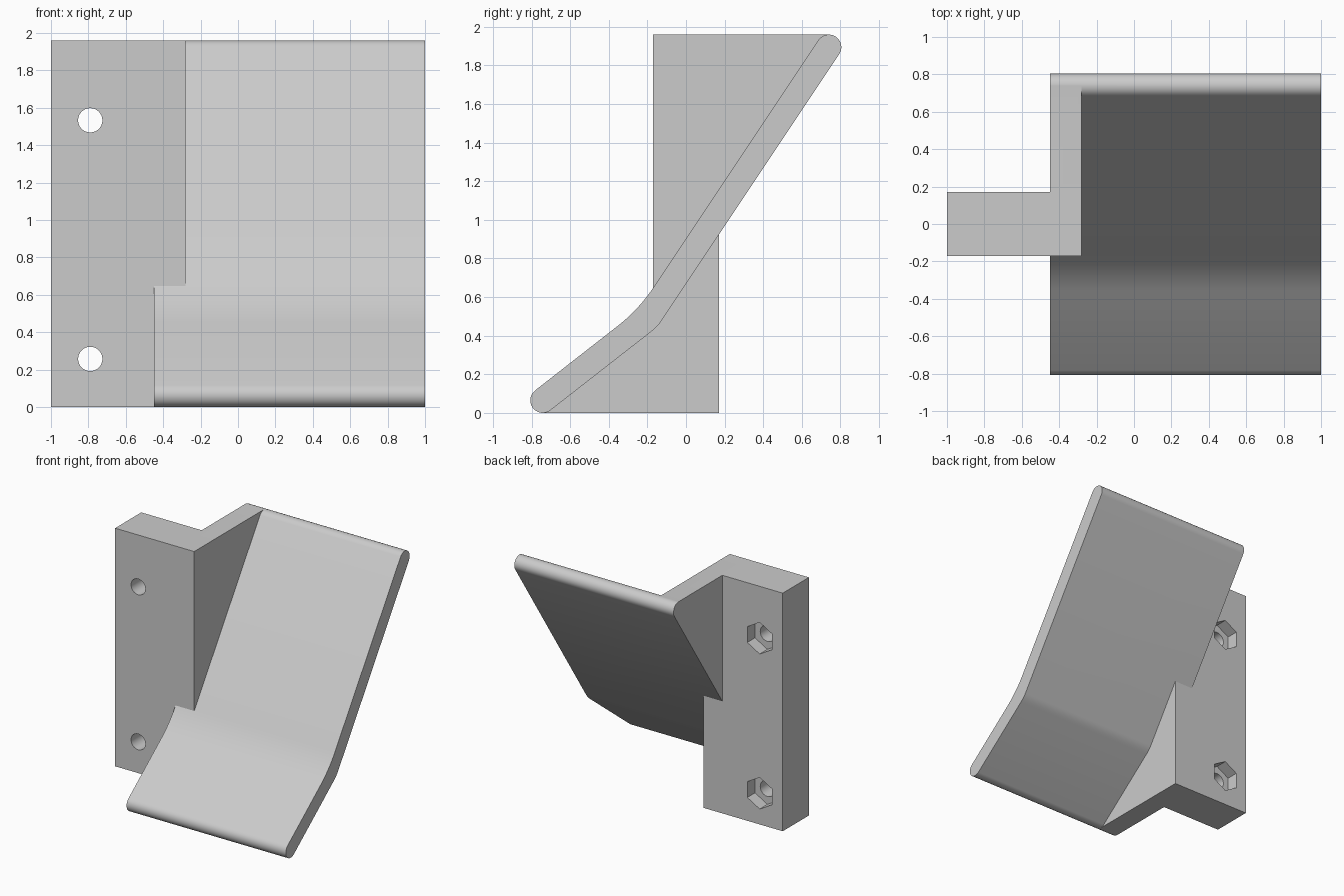
import bpy
import bmesh
from math import cos, sin, pi, atan2, radians
from mathutils import Vector

if "Cube" in bpy.data.objects:
    bpy.data.objects.remove(bpy.data.objects["Cube"], do_unlink=True)

grey = bpy.data.materials.new("light grey plastic")
grey.use_nodes = True
colour = (0.6, 0.6, 0.6, 1)
grey.diffuse_color = colour
grey.node_tree.nodes["Principled BSDF"].inputs["Base Color"].default_value = colour


def extrude_profile(name, points, offset, depth, axis):
    """Extrude a closed 2D profile along axis: X takes (y, z), Y takes (x, z)."""
    bm = bmesh.new()
    place = (lambda p: (offset, p[0], p[1])) if axis == "X" else (lambda p: (p[0], offset, p[1]))
    direction = Vector((depth, 0, 0) if axis == "X" else (0, depth, 0))
    face = bm.faces.new([bm.verts.new(place(p)) for p in points])
    made = bmesh.ops.extrude_face_region(bm, geom=[face])["geom"]
    bmesh.ops.translate(bm, vec=direction, verts=[v for v in made if isinstance(v, bmesh.types.BMVert)])
    bmesh.ops.recalc_face_normals(bm, faces=bm.faces[:])
    mesh = bpy.data.meshes.new(name)
    bm.to_mesh(mesh)
    bm.free()
    mesh.materials.append(grey)
    obj = bpy.data.objects.new(name, mesh)
    bpy.context.collection.objects.link(obj)
    return obj


def ring(x, z, radius, sides):
    return [(x + radius * sin(2 * pi * i / sides), z + radius * cos(2 * pi * i / sides))
            for i in range(sides)]


def arc(centre, start, radius=0.065, steps=12):
    """Half circle running clockwise from the start angle."""
    return [(centre[0] + radius * cos(start - pi * i / steps),
             centre[1] + radius * sin(start - pi * i / steps)) for i in range(steps + 1)]


def bend(a, b, c, steps):
    """Smooth bend from a to c with corner b."""
    a, b, c = Vector(a), Vector(b), Vector(c)
    return [tuple(a.lerp(b, i / steps).lerp(b.lerp(c, i / steps), i / steps))
            for i in range(steps + 1)]


def combine(target, tool, operation):
    mod = target.modifiers.new(tool.name, "BOOLEAN")
    mod.operation = operation
    mod.solver = "EXACT"
    mod.object = tool
    bpy.context.view_layer.objects.active = target
    bpy.ops.object.modifier_apply(modifier=mod.name)
    bpy.data.objects.remove(tool, do_unlink=True)


# Bent plate with rounded ends
low, high = (-0.742, 0.065), (0.74, 1.895)
upper_angle, lower_angle = atan2(1.5, 1), atan2(0.776, 1)
profile = (arc(high, upper_angle + pi / 2)
           + bend((-0.13, 0.473), (-0.148, 0.446), (-0.18, 0.421), 4)
           + arc(low, lower_angle - pi / 2)
           + bend((-0.357, 0.448), (-0.246, 0.534), (-0.168, 0.651), 12))
bracket = extrude_profile("angled_bracket", profile, -0.45, 1.45, "X")

# Web that fills the gap between plate and mounting block
web_profile = [(-0.17, 1.96), (0.74, 1.96), high, (0.17, 1.04), (0.17, 0),
               (-0.742, 0), low, (-0.2, 0.49), (-0.17, 0.55)]
combine(bracket, extrude_profile("web", web_profile, -0.45, 0.17, "X"), "UNION")

# Mounting block
block_profile = [(-1, 0), (-0.45, 0), (-0.45, 1.96), (-1, 1.96)]
combine(bracket, extrude_profile("mounting_block", block_profile, -0.17, 0.34, "Y"), "UNION")

# Bolt holes with hexagonal nut pockets at the back
for z in (0.257, 1.533):
    combine(bracket, extrude_profile("bolt_hole", ring(-0.79, z, 0.065, 32), -0.3, 0.6, "Y"), "DIFFERENCE")
    combine(bracket, extrude_profile("nut_pocket", ring(-0.79, z, 0.13, 6), 0.07, 0.2, "Y"), "DIFFERENCE")

# Merge coplanar faces and shade the curves
bm = bmesh.new()
bm.from_mesh(bracket.data)
bmesh.ops.remove_doubles(bm, verts=bm.verts[:], dist=0.0005)
bmesh.ops.dissolve_limit(bm, angle_limit=radians(0.3), verts=bm.verts[:], edges=bm.edges[:])
bm.to_mesh(bracket.data)
bm.free()
bpy.ops.object.select_all(action="DESELECT")
bracket.select_set(True)
bpy.context.view_layer.objects.active = bracket
bpy.ops.object.shade_smooth_by_angle(angle=radians(25))
